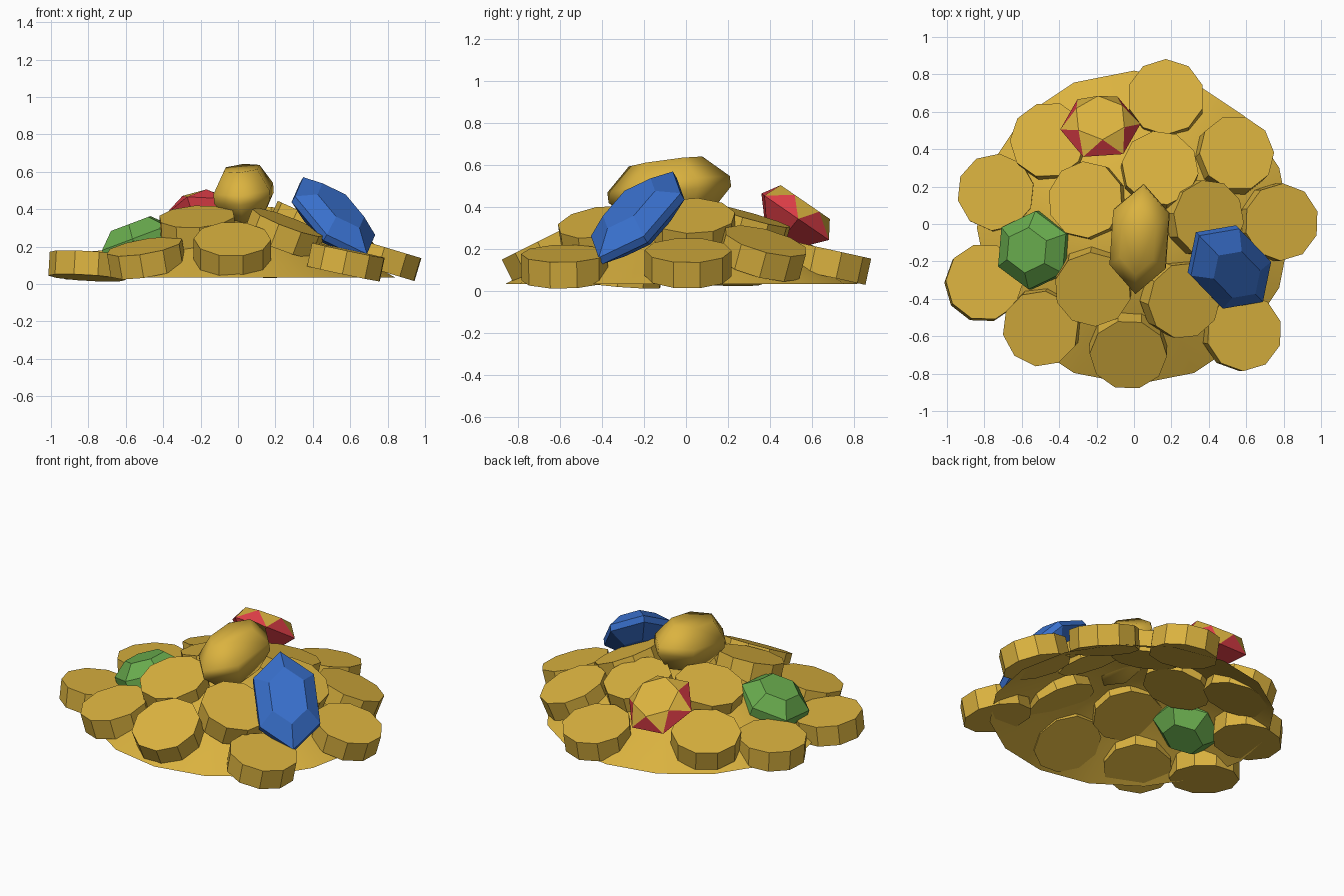
import bpy, bmesh, math
from mathutils import Vector, Matrix

if "Cube" in bpy.data.objects:
    bpy.data.objects.remove(bpy.data.objects["Cube"])


def material(name, rgb):
    m = bpy.data.materials.new(name)
    m.diffuse_color = (*rgb, 1)
    m.use_nodes = True
    m.node_tree.nodes["Principled BSDF"].inputs["Base Color"].default_value = m.diffuse_color
    return m


GOLD = material("gold", (0.71, 0.45, 0.05))
RED = material("ruby red", (0.70, 0.045, 0.06))
GREEN = material("emerald green", (0.14, 0.41, 0.075))
BLUE = material("sapphire blue", (0.04, 0.16, 0.60))


def finish(bm, name, mats, smooth=False):
    me = bpy.data.meshes.new(name)
    bm.normal_update()
    bm.to_mesh(me)
    bm.free()
    for m in mats:
        me.materials.append(m)
    for p in me.polygons:
        p.use_smooth = smooth
    ob = bpy.data.objects.new(name, me)
    bpy.context.collection.objects.link(ob)
    return ob


def frame(center, normal, along):
    """Matrix whose z is the normal and whose x runs along the given direction."""
    n = Vector(normal).normalized()
    a = Vector(along)
    a = (a - n * a.dot(n)).normalized()
    m = Matrix((a, n.cross(a), n)).transposed().to_4x4()
    return Matrix.Translation(center) @ m


# Open mound under the treasure
SIDES = 16
profile = [(0.2, 0.335), (0.4, 0.27), (0.6, 0.165), (0.75, 0.085), (0.84, 0.035)]
bm = bmesh.new()
top = bm.verts.new((0, -0.02, 0.355))
prev = None
for r, z in profile:
    ring = [bm.verts.new((r * math.cos(2 * math.pi * i / SIDES),
                          r * math.sin(2 * math.pi * i / SIDES) - 0.02, z))
            for i in range(SIDES)]
    for i in range(SIDES):
        j = (i + 1) % SIDES
        if prev:
            bm.faces.new((prev[i], ring[i], ring[j], prev[j]))
        else:
            bm.faces.new((top, ring[i], ring[j]))
    prev = ring
finish(bm, "mound", [GOLD], smooth=True)

# Coins: top centre x, y, z, then slope in x and y
coins = [
    (0.17, 0.68, 0.20, 0.00, -0.22), (0.14, 0.30, 0.36, -0.08, -0.28),
    (0.55, 0.38, 0.24, -0.28, -0.27), (0.79, 0.01, 0.195, -0.30, 0.00),
    (0.40, 0.03, 0.36, -0.45, 0.00), (-0.46, 0.45, 0.23, 0.18, -0.22),
    (-0.74, 0.17, 0.17, 0.08, -0.04), (-0.26, 0.13, 0.36, 0.25, -0.12),
    (-0.80, -0.31, 0.16, -0.06, -0.08), (-0.50, -0.56, 0.20, 0.17, 0.20),
    (-0.22, -0.35, 0.36, 0.06, 0.30), (-0.03, -0.70, 0.24, 0.00, 0.50),
    (0.27, -0.41, 0.33, -0.38, 0.15), (0.59, -0.58, 0.18, -0.21, 0.02),
]
COIN_R, COIN_T = 0.207, 0.128
for k, (x, y, z, sx, sy) in enumerate(coins):
    spin = math.radians(k * 11)
    m = frame((x, y, z), (-sx, -sy, 1), (math.cos(spin), math.sin(spin), 0))
    bm = bmesh.new()
    bmesh.ops.create_cone(bm, cap_ends=True, segments=10, radius1=COIN_R,
                          radius2=COIN_R, depth=COIN_T)
    bm.transform(m @ Matrix.Translation((0, 0, -COIN_T / 2)))
    finish(bm, f"coin_{k + 1}", [GOLD])


def gem(name, m, length, width, rings, mats, twist=False, smooth=False):
    """Cut stone: stacked six-sided rings given as (scale, height), top first.
    twist turns the table half a step, so the crown becomes triangles;
    the triangles resting on the girdle take the second material's place."""
    bm = bmesh.new()
    loops = []
    for k, (s, z) in enumerate(rings):
        off = 0.5 if twist and k == 0 else 0
        loops.append([bm.verts.new((length * s * math.cos((i + off) * math.pi / 3),
                                    width * s * math.sin((i + off) * math.pi / 3) / math.sin(math.pi / 3),
                                    z)) for i in range(6)])
    bm.faces.new(loops[0]).material_index = 0
    bm.faces.new(loops[-1][::-1]).material_index = len(mats) - 1
    for k, (a, b) in enumerate(zip(loops, loops[1:])):
        for i in range(6):
            j = (i + 1) % 6
            if twist and k == 0:
                bm.faces.new((a[i], b[i], b[j])).material_index = len(mats) - 1
                bm.faces.new((a[i], b[j], a[j])).material_index = 0
            else:
                bm.faces.new((a[i], b[i], b[j], a[j])).material_index = len(mats) - 1
    bmesh.ops.recalc_face_normals(bm, faces=bm.faces)
    bm.transform(m)
    return finish(bm, name, mats, smooth)


# Sapphire leaning on the right slope
gem("blue_gem", frame((0.51, -0.23, 0.35), (0.45, -0.46, 0.77), (0.53, -0.55, -0.64)),
    0.32, 0.18, [(0.58, 0.09), (1, 0.02), (1, -0.02), (0.55, -0.09)], [BLUE])
# Emerald on the left slope
gem("green_gem", frame((-0.535, -0.14, 0.22), (-0.35, 0.0, 0.93), (0.1, 1, 0)),
    0.21, 0.185, [(0.58, 0.11), (1, 0.03), (1, -0.03), (0.58, -0.12)], [GREEN])
# Ruby with gold table and crown points at the back
gem("red_gem", frame((-0.18, 0.52, 0.355), (0.0, 0.55, 0.8), (1, 0.1, 0)),
    0.215, 0.187, [(0.66, 0.085), (1, 0.0), (0.55, -0.10)], [GOLD, RED], twist=True)
# Gold nugget lying on the summit
gem("gold_nugget", frame((0.03, -0.08, 0.485), (-0.08, -0.13, 1), (0.07, 1, 0.13)),
    0.295, 0.15, [(0.6, 0.135), (1, 0.025), (1, -0.025), (0.6, -0.14)], [GOLD], smooth=True)
